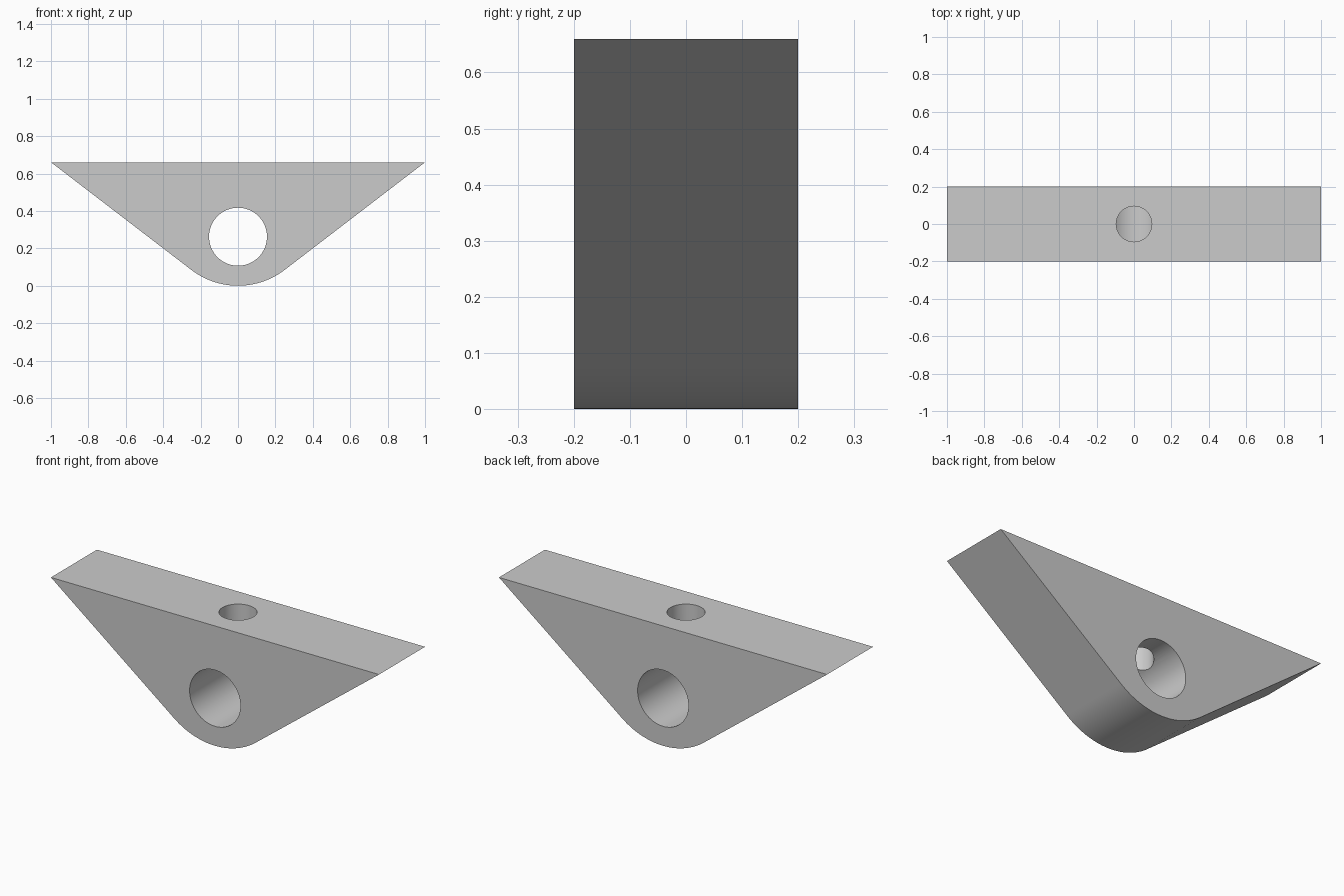
import bpy, bmesh, math

if "Cube" in bpy.data.objects:
    bpy.data.objects.remove(bpy.data.objects["Cube"])

TOP, HALF_Y, R = 0.66, 0.2, 0.41
BORE_Z, BORE_R, PIN_R = 0.262, 0.155, 0.095

# Wedge profile: flat top, sides tangent to a rounded nose
slope = math.atan2(TOP - R, 1) + math.asin(R / math.hypot(1, TOP - R))
n = 32
profile = [(-1, TOP)]
for i in range(n + 1):
    a = -slope + 2 * slope * i / n
    profile.append((R * math.sin(a), R - R * math.cos(a)))
profile.append((1, TOP))

bm = bmesh.new()
face = bm.faces.new([bm.verts.new((x, -HALF_Y, z)) for x, z in profile])
ext = bmesh.ops.extrude_face_region(bm, geom=[face])
verts = [v for v in ext["geom"] if isinstance(v, bmesh.types.BMVert)]
bmesh.ops.translate(bm, verts=verts, vec=(0, 2 * HALF_Y, 0))
bmesh.ops.recalc_face_normals(bm, faces=bm.faces[:])
mesh = bpy.data.meshes.new("wedge_block")
bm.to_mesh(mesh)
bm.free()
block = bpy.data.objects.new("wedge_block", mesh)
bpy.context.collection.objects.link(block)


def drill(name, radius, depth, loc, rot):
    bpy.ops.mesh.primitive_cylinder_add(vertices=64, radius=radius, depth=depth,
                                        location=loc, rotation=rot)
    cutter = bpy.context.object
    cutter.name = name
    mod = block.modifiers.new(name, 'BOOLEAN')
    mod.operation = 'DIFFERENCE'
    mod.solver = 'EXACT'
    mod.object = cutter
    bpy.context.view_layer.objects.active = block
    bpy.ops.object.modifier_apply(modifier=name)
    cutter.hide_render = True
    bpy.data.objects.remove(cutter)


# Cross bore front to back, and pin hole from the top down into it
drill("cross_bore", BORE_R, 1, (0, 0, BORE_Z), (math.pi / 2, 0, 0))
drill("pin_hole", PIN_R, 0.6, (0, 0, BORE_Z + 0.3), (0, 0, 0))

# Smooth curved walls, sharp edges
bpy.ops.object.select_all(action='DESELECT')
block.select_set(True)
bpy.context.view_layer.objects.active = block
bpy.ops.object.shade_smooth_by_angle(angle=math.radians(20))
